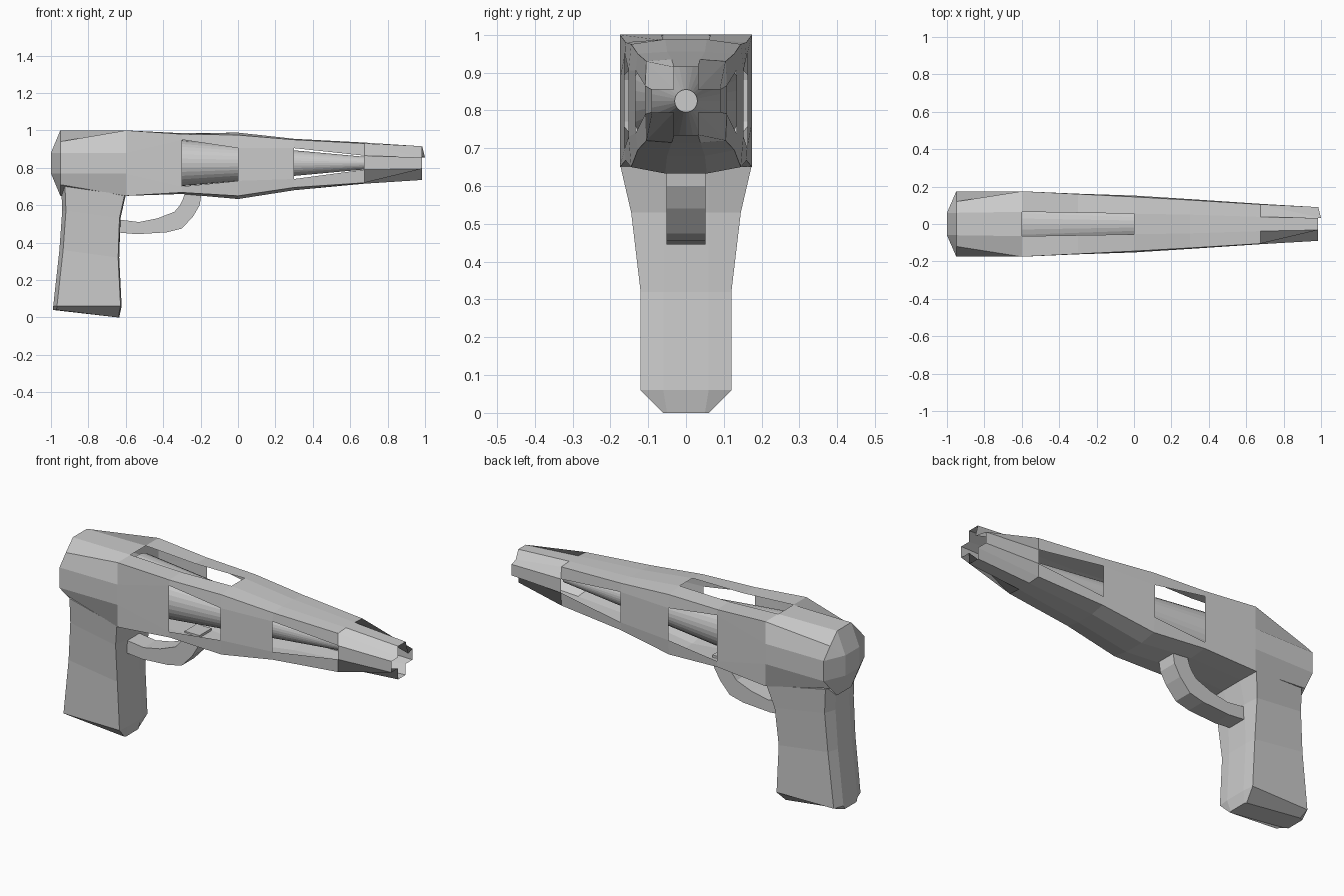
import bpy, bmesh, math
from mathutils import Matrix

if "Cube" in bpy.data.objects:
    bpy.data.objects.remove(bpy.data.objects["Cube"])


def finish(name, bm):
    bmesh.ops.remove_doubles(bm, verts=bm.verts[:], dist=0.0005)
    bmesh.ops.recalc_face_normals(bm, faces=bm.faces[:])
    mesh = bpy.data.meshes.new(name)
    bm.to_mesh(mesh)
    bm.free()
    obj = bpy.data.objects.new(name, mesh)
    bpy.context.collection.objects.link(obj)
    return obj


def loft(bm, rings, skip=(), cap_start=True, cap_end=True):
    """Join rings of points with quads; skip holds (span, side) openings."""
    loops = [[bm.verts.new(p) for p in ring] for ring in rings]
    n = len(loops[0])
    for s, (r0, r1) in enumerate(zip(loops, loops[1:])):
        for i in range(n):
            if (s, i) not in skip:
                j = (i + 1) % n
                bm.faces.new((r0[i], r0[j], r1[j], r1[i]))
    if cap_start:
        bm.faces.new(loops[0])
    if cap_end:
        bm.faces.new(loops[-1])
    return loops


# Hollow body shell: 12-point sections, side and top windows left open
def section(x, a, w, top, bot, hi, lo, c, c_top, c_bot):
    half = [(a, top), (c, c_top), (w, hi), (w, lo), (c, c_bot), (a, bot)]
    pts = half + [(-y, z) for y, z in reversed(half)]
    return [(x, y, z) for y, z in pts]


#        x     top_hw side_hw top   bottom side_hi side_lo corner
stations = [
    (-0.95, 0.06, 0.175, 1.0, 0.65, 0.88, 0.77, 0.12, 0.94, 0.71),
    (-0.60, 0.065, 0.175, 1.0, 0.65, 0.88, 0.77, 0.175, 1.0, 0.65),
    (-0.30, 0.06, 0.162, 0.985, 0.66, 0.95, 0.70, 0.16, 0.98, 0.668),
    (0.0, 0.055, 0.152, 0.988, 0.633, 0.905, 0.73, 0.145, 0.975, 0.65),
    (0.30, 0.05, 0.133, 0.955, 0.68, 0.905, 0.74, 0.128, 0.95, 0.695),
    (0.675, 0.038, 0.108, 0.935, 0.715, 0.865, 0.79, 0.105, 0.93, 0.72),
    (0.985, 0.032, 0.09, 0.915, 0.735, 0.855, 0.795, 0.032, 0.855, 0.795),
]
rear = section(-1.0, 0.06, 0.06, 0.88, 0.77, 0.88, 0.77, 0.06, 0.88, 0.77)
bm = bmesh.new()
windows = {(3, 2), (3, 8), (5, 2), (5, 8), (2, 11), (3, 11)}
loops = loft(bm, [rear] + [section(*s) for s in stations], windows, cap_end=False)
loops[-1][1].co.x = 1.0  # slightly longer muzzle corner
finish("body_shell", bm)

# Tapered barrel inside the shell
bm = bmesh.new()
bmesh.ops.create_cone(
    bm, cap_ends=True, segments=32, radius1=0.15, radius2=0.03, depth=1.32,
    matrix=Matrix.Translation((0.06, 0, 0.825)) @ Matrix.Rotation(math.pi / 2, 4, 'Y'))
finish("inner_barrel", bm)


# Grip: eight-sided sections from top to bottom
def grip_ring(xf, zf, hf, xb, zb, hb, mid=0.06):
    half = [(xf, mid, zf), (xf - 0.006, hf, zf), (xb + 0.02, hb, zb), (xb, mid, zb)]
    return half + [(x, -y, z) for x, y, z in reversed(half)]


bm = bmesh.new()
loft(bm, [grip_ring(*g) for g in [
    (-0.60, 0.655, 0.174, -0.945, 0.70, 0.125),
    (-0.628, 0.53, 0.145, -0.94, 0.57, 0.125),
    (-0.635, 0.32, 0.12, -0.955, 0.36, 0.118),
    (-0.622, 0.06, 0.12, -0.988, 0.06, 0.115),
    (-0.635, 0.0, 0.06, -0.99, 0.04, 0.06, 0.05),
]])
finish("grip", bm)

# Trigger guard: curved strip between an inner and outer line
outer = [(-0.65, 0.455), (-0.54, 0.445), (-0.38, 0.455), (-0.30, 0.475),
         (-0.24, 0.54), (-0.205, 0.6), (-0.195, 0.665)]
inner = [(-0.65, 0.525), (-0.53, 0.51), (-0.43, 0.53), (-0.34, 0.565),
         (-0.31, 0.6), (-0.295, 0.63), (-0.285, 0.665)]
bm = bmesh.new()
loft(bm, [[(ox, -0.052, oz), (ox, 0.052, oz), (ix, 0.052, iz), (ix, -0.052, iz)]
          for (ox, oz), (ix, iz) in zip(outer, inner)])
finish("trigger_guard", bm)
